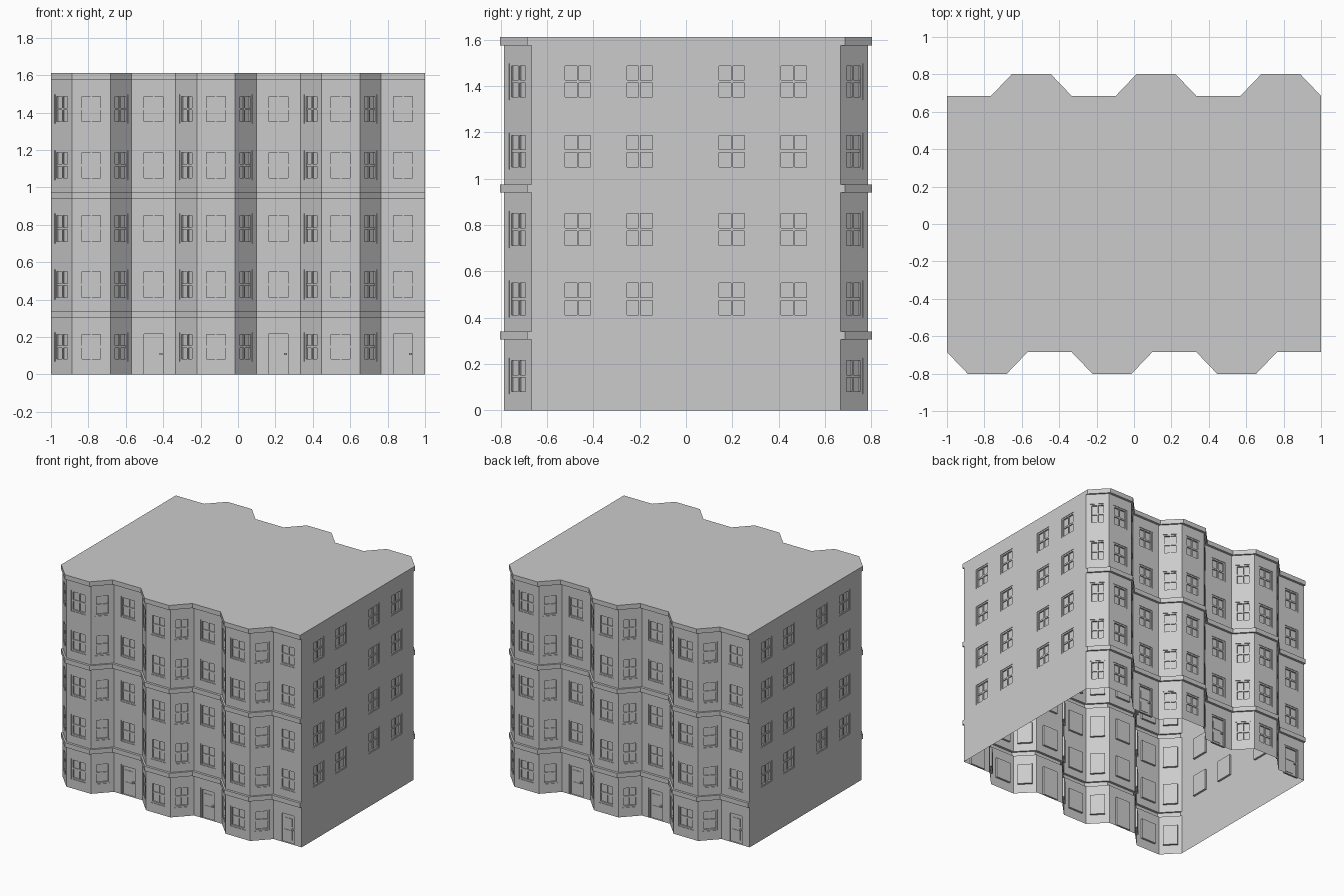
import bpy
import bmesh
import math
from mathutils import Matrix, Vector

cube = bpy.data.objects.get("Cube")
if cube:
    bpy.data.objects.remove(cube)

HEIGHT = 1.61
STEP = 0.018            # how far the ledges stand out
DEPTH = 0.015           # how far windows and doors sit back
BANDS = [(0.305, 0.34), (0.94, 0.975), (1.575, HEIGHT)]
STRIPS = [(0, 0.305), (0.34, 0.94), (0.975, 1.575)]
ROWS = [(0.07, 0.225), (0.40, 0.56), (0.70, 0.86), (1.04, 1.197), (1.34, 1.497)]
DOOR_ROW = (0, 0.225)

stone = bpy.data.materials.new("pale_grey_stone")
stone.use_nodes = True
GREY = (0.6, 0.6, 0.6, 1)
stone.diffuse_color = GREY
stone.node_tree.nodes["Principled BSDF"].inputs["Base Color"].default_value = GREY

# Front outline: three bays, each followed by a flat stretch with a door
INNER, OUTER = -0.667, -0.785
outline = []
for i in range(3):
    x = -1 + i * 0.6667
    outline += [(x, INNER), (x + 0.113, OUTER), (x + 0.318, OUTER), (x + 0.431, INNER)]
outline.append((1, INNER))


def make_object(name, bm):
    bmesh.ops.remove_doubles(bm, verts=bm.verts, dist=0.0001)
    mesh = bpy.data.meshes.new(name)
    bm.to_mesh(mesh)
    bm.free()
    mesh.materials.append(stone)
    obj = bpy.data.objects.new(name, mesh)
    bpy.context.collection.objects.link(obj)
    return obj


def turned_copy(obj, name):
    """The opposite side is the same part turned half round."""
    copy = bpy.data.objects.new(name, obj.data)
    copy.rotation_euler.z = math.pi
    bpy.context.collection.objects.link(copy)


def quad(bm, points):
    bm.faces.new([bm.verts.new(p) for p in points])


def wall_frame(p, q):
    """Local axes of a wall: along it, outward, up."""
    along = Vector((q[0] - p[0], q[1] - p[1], 0))
    length = along.length
    along.normalize()
    up = Vector((0, 0, 1))
    axes = Matrix((along, along.cross(up), up)).transposed().to_4x4()
    return Matrix.Translation((p[0], p[1], 0)) @ axes, length


def box(bm, frame, u, n, z):
    centre = [sum(r) / 2 for r in (u, n, z)]
    size = [r[1] - r[0] for r in (u, n, z)]
    bmesh.ops.create_cube(bm, size=1, matrix=frame @ Matrix.Translation(centre)
                          @ Matrix.Diagonal((*size, 1)))


def recess(bm, frame, u, z):
    corners = [(u[0], z[0]), (u[1], z[0]), (u[1], z[1]), (u[0], z[1])]
    quad(bm, [frame @ Vector((a, -DEPTH, b)) for a, b in corners])
    for (a, b), (c, d) in zip(corners, corners[1:] + corners[:1]):
        quad(bm, [frame @ Vector(v) for v in
                  ((a, 0, b), (c, 0, d), (c, -DEPTH, d), (a, -DEPTH, b))])


def window(bm, frame, u, z):
    rim, bar = 0.011, 0.004
    face, thin = (-DEPTH, -0.004), (-DEPTH, -0.008)
    for a in ((u[0], u[0] + rim), (u[1] - rim, u[1])):
        box(bm, frame, a, face, z)
    for b in ((z[0], z[0] + rim), (z[1] - rim, z[1])):
        box(bm, frame, (u[0] + rim, u[1] - rim), face, b)
    mid_u, mid_z = sum(u) / 2, sum(z) / 2
    box(bm, frame, (mid_u - bar, mid_u + bar), thin, (z[0] + rim, z[1] - rim))
    box(bm, frame, (u[0] + rim, u[1] - rim), thin, (mid_z - 0.006, mid_z + 0.006))


def door(bm, frame, u, z):
    rim = 0.01
    for a in ((u[0], u[0] + rim), (u[1] - rim, u[1])):
        box(bm, frame, a, (-DEPTH, -0.004), z)
    box(bm, frame, (u[0] + rim, u[1] - rim), (-DEPTH, -0.004), (z[1] - rim, z[1]))
    # Raised panels and the handle
    for panel in ((0.025, 0.095), (0.125, 0.185)):
        box(bm, frame, (u[0] + 0.025, u[1] - 0.032), (-DEPTH, -0.012), panel)
    box(bm, frame, (u[1] - 0.03, u[1] - 0.014), (-DEPTH, 0), (0.104, 0.114))


def wall(walls, fittings, p, q, columns, rows, strips):
    """Grid of wall panels with recessed openings left in it."""
    frame, length = wall_frame(p, q)
    us = sorted({0, length, *[u for c in columns for u in c]})
    for low, high in strips:
        inside = [r for r in rows if low <= r[0] < high]
        zs = sorted({low, high, *[z for r in inside for z in r]})
        for u in zip(us, us[1:]):
            for z in zip(zs, zs[1:]):
                if u in columns and z in inside:
                    recess(walls, frame, u, z)
                    (door if z == DOOR_ROW else window)(fittings, frame, u, z)
                else:
                    quad(walls, [frame @ Vector((a, 0, b)) for a, b in
                                 ((u[0], z[0]), (u[1], z[0]), (u[1], z[1]), (u[0], z[1]))])


# Bayed facade, front and back
walls, fittings = bmesh.new(), bmesh.new()
for i, (p, q) in enumerate(zip(outline, outline[1:])):
    length = math.dist(p, q)
    flat = i % 4 == 3
    half = 0.0525 if i % 2 == 0 else 0.0615
    middle = length / 2
    rows = [DOOR_ROW] + ROWS[1:] if flat else ROWS
    wall(walls, fittings, p, q, [(middle - half, middle + half)], rows, STRIPS)
turned_copy(make_object("front_walls", walls), "back_walls")
turned_copy(make_object("front_windows_and_doors", fittings), "back_windows_and_doors")

# Flat end walls, without openings on the ground floor
walls, fittings = bmesh.new(), bmesh.new()
columns = [(c - 0.066 - INNER, c + 0.066 - INNER) for c in (-0.467, -0.2, 0.198, 0.465)]
wall(walls, fittings, (1, INNER), (1, -INNER), columns, ROWS[1:], [(0, HEIGHT)])
turned_copy(make_object("left_wall", walls), "right_wall")
turned_copy(make_object("left_windows", fittings), "right_windows")

# Ledges running round the bays
ledges = bmesh.new()
for low, high in BANDS:
    section = [(0, low), (STEP, low), (STEP, high), (0, high)]
    for p, q in zip(outline, outline[1:]):
        for (a, b), (c, d) in zip(section, section[1:]):
            quad(ledges, [(p[0], p[1] - a, b), (q[0], q[1] - a, b),
                          (q[0], q[1] - c, d), (p[0], p[1] - c, d)])
    for x, y in (outline[0], outline[-1]):
        quad(ledges, [(x, y - a, b) for a, b in section])
turned_copy(make_object("front_ledges", ledges), "back_ledges")

# Flat roof out to the top ledge
roof = bmesh.new()
edge = [(x, y - STEP) for x, y in outline]
edge += [(-x, -y) for x, y in edge]
quad(roof, [(x, y, HEIGHT) for x, y in edge])
make_object("roof", roof)
